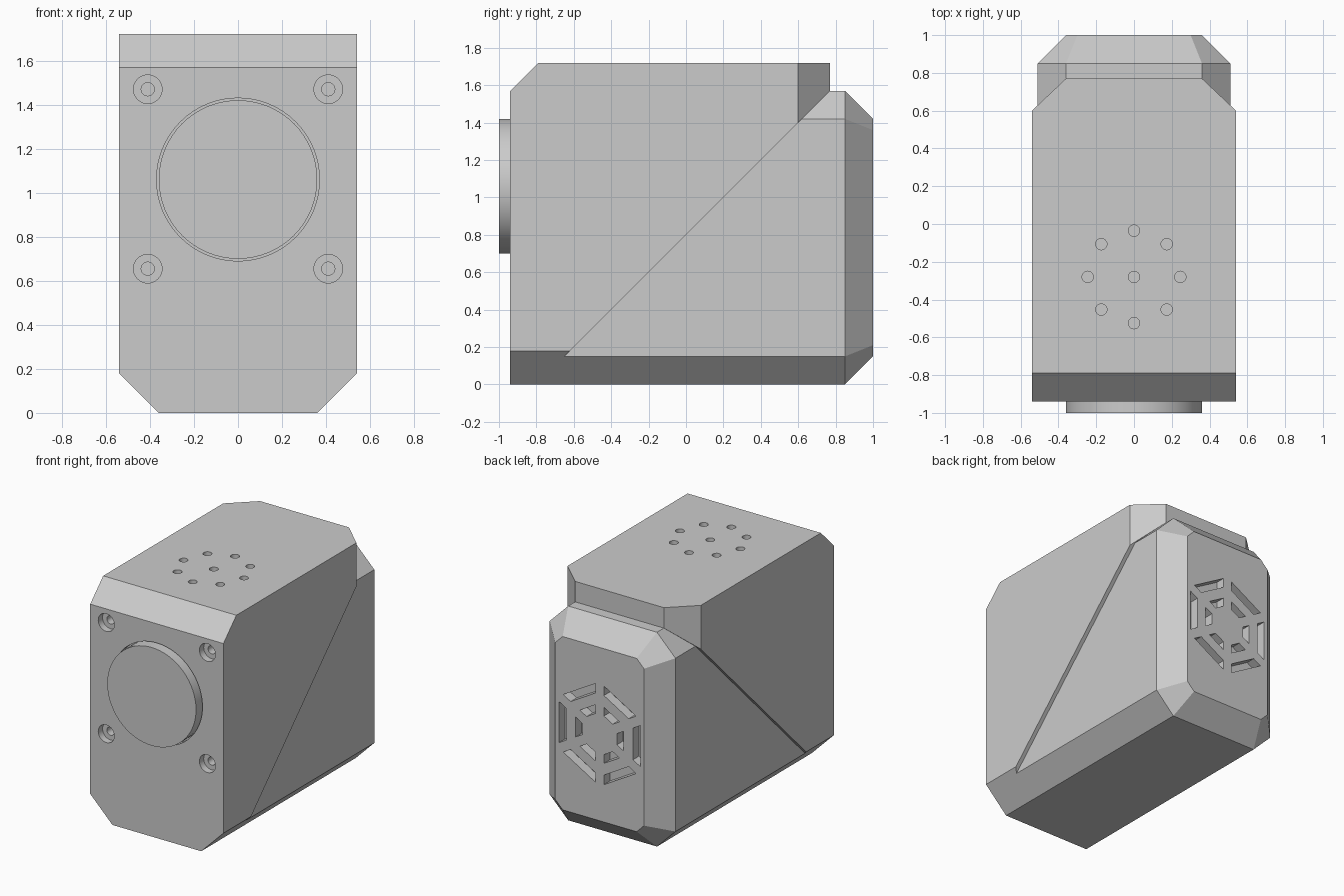
import bpy, bmesh, math
from mathutils import Matrix, Vector

cube = bpy.data.objects.get("Cube")
if cube:
    bpy.data.objects.remove(cube, do_unlink=True)

grey = bpy.data.materials.new("plain grey")
grey.use_nodes = True
COLOUR = (0.6, 0.6, 0.6, 1)
grey.diffuse_color = COLOUR
grey.node_tree.nodes["Principled BSDF"].inputs["Base Color"].default_value = COLOUR


def add_hull(bm, points):
    """Convex solid around the points, with flat faces merged."""
    part = bmesh.new()
    for p in points:
        part.verts.new(p)
    bmesh.ops.convex_hull(part, input=part.verts[:])
    bmesh.ops.dissolve_limit(part, angle_limit=0.02, verts=part.verts[:], edges=part.edges[:])
    bmesh.ops.recalc_face_normals(part, faces=part.faces[:])
    mesh = bpy.data.meshes.new("temp")
    part.to_mesh(mesh)
    part.free()
    bm.from_mesh(mesh)
    bpy.data.meshes.remove(mesh)


def add_cylinder(bm, centre, radius, depth, axis, sides=32):
    turn = Vector((0, 0, 1)).rotation_difference(Vector(axis)).to_matrix().to_4x4()
    bmesh.ops.create_cone(bm, cap_ends=True, segments=sides, radius1=radius, radius2=radius,
                          depth=depth, matrix=Matrix.Translation(centre) @ turn)


def make_object(name, bm):
    mesh = bpy.data.meshes.new(name)
    bm.to_mesh(mesh)
    bm.free()
    mesh.materials.append(grey)
    obj = bpy.data.objects.new(name, mesh)
    bpy.context.collection.objects.link(obj)
    return obj


def activate(obj):
    bpy.ops.object.select_all(action='DESELECT')
    obj.select_set(True)
    bpy.context.view_layer.objects.active = obj


def cut(obj, bm):
    """Subtract the cutter, then discard it."""
    cutter = make_object("cutter", bm)
    cutter.hide_render = True
    mod = obj.modifiers.new("cut", 'BOOLEAN')
    mod.operation = 'DIFFERENCE'
    mod.solver = 'EXACT'
    mod.object = cutter
    activate(obj)
    bpy.ops.object.modifier_apply(modifier=mod.name)
    bpy.data.objects.remove(cutter, do_unlink=True)


def smooth(obj):
    activate(obj)
    bpy.ops.object.shade_smooth_by_angle(angle=math.radians(25))


def mirrored(points):
    return [(s * x, y, z) for x, y, z in points for s in (1, -1)]


FRONT, SEAM = -0.94, -0.8   # front face, and where the sloping seam meets the ground
Y, Z = (0, 1, 0), (0, 0, 1)

# Front shell: wide wedge with chamfered edges, ending on the sloping seam
outline = [(0.36, FRONT, 0), (0.54, FRONT, 0.18), (0.54, FRONT, 1.57), (0.54, -0.79, 1.72),
           (0.54, 0.6, 1.72), (0.36, 0.77, 1.72)]
outline += [(x, z + SEAM, z) for x, z in ((0.36, 0), (0.54, 0.18), (0.54, 1.4), (0.36, 1.57))]
bm = bmesh.new()
add_hull(bm, mirrored(outline))
front_shell = make_object("front_shell", bm)

# Lens recess, screw counterbores and top vent holes
lens_centre = Vector((0, FRONT, 1.06))
screws = [(x, FRONT, z) for x in (-0.41, 0.41) for z in (0.655, 1.47)]
bm = bmesh.new()
add_cylinder(bm, lens_centre, 0.37, 0.1, Y, 64)
for p in screws:
    add_cylinder(bm, p, 0.065, 0.1, Y)
vent = Vector((0, -0.28, 1.72))
add_cylinder(bm, vent, 0.03, 0.14, Z, 24)
for i in range(8):
    a = i * math.pi / 4
    add_cylinder(bm, vent + 0.245 * Vector((math.cos(a), math.sin(a), 0)), 0.03, 0.14, Z, 24)
cut(front_shell, bm)

# Screw pilot holes
bm = bmesh.new()
for p in screws:
    add_cylinder(bm, p, 0.03, 0.24, Y, 24)
cut(front_shell, bm)
smooth(front_shell)

# Lens disc
bm = bmesh.new()
add_cylinder(bm, lens_centre, 0.36, 0.12, Y, 64)
smooth(make_object("lens_disc", bm))

# Rear shell: narrower wedge with a bevelled back
section = [(0.36, 0), (0.51, 0.15), (0.51, 1.42), (0.36, 1.57)]
back_face = [(0.3, 0.15), (0.36, 0.21), (0.36, 1.36), (0.3, 1.42)]
outline = [(x, z + SEAM, z) for x, z in section]
outline += [(x, 0.85, z) for x, z in section] + [(x, 1, z) for x, z in back_face]
bm = bmesh.new()
add_hull(bm, mirrored(outline))
rear_shell = make_object("rear_shell", bm)

# Speaker grille: two hexagonal rings of tapered slots
bm = bmesh.new()
for inner, outer in ((0.14, 0.195), (0.27, 0.33)):
    for i in range(6):
        a = i * math.pi / 3
        c, s = math.cos(a), math.sin(a)
        slot = []
        for r in (inner, outer):
            half = r / math.sqrt(3) - 0.04
            for t in (-half, half):
                for y in (0.93, 1.05):
                    slot.append((r * c - t * s, y, 0.785 + r * s + t * c))
        add_hull(bm, slot)
cut(rear_shell, bm)
